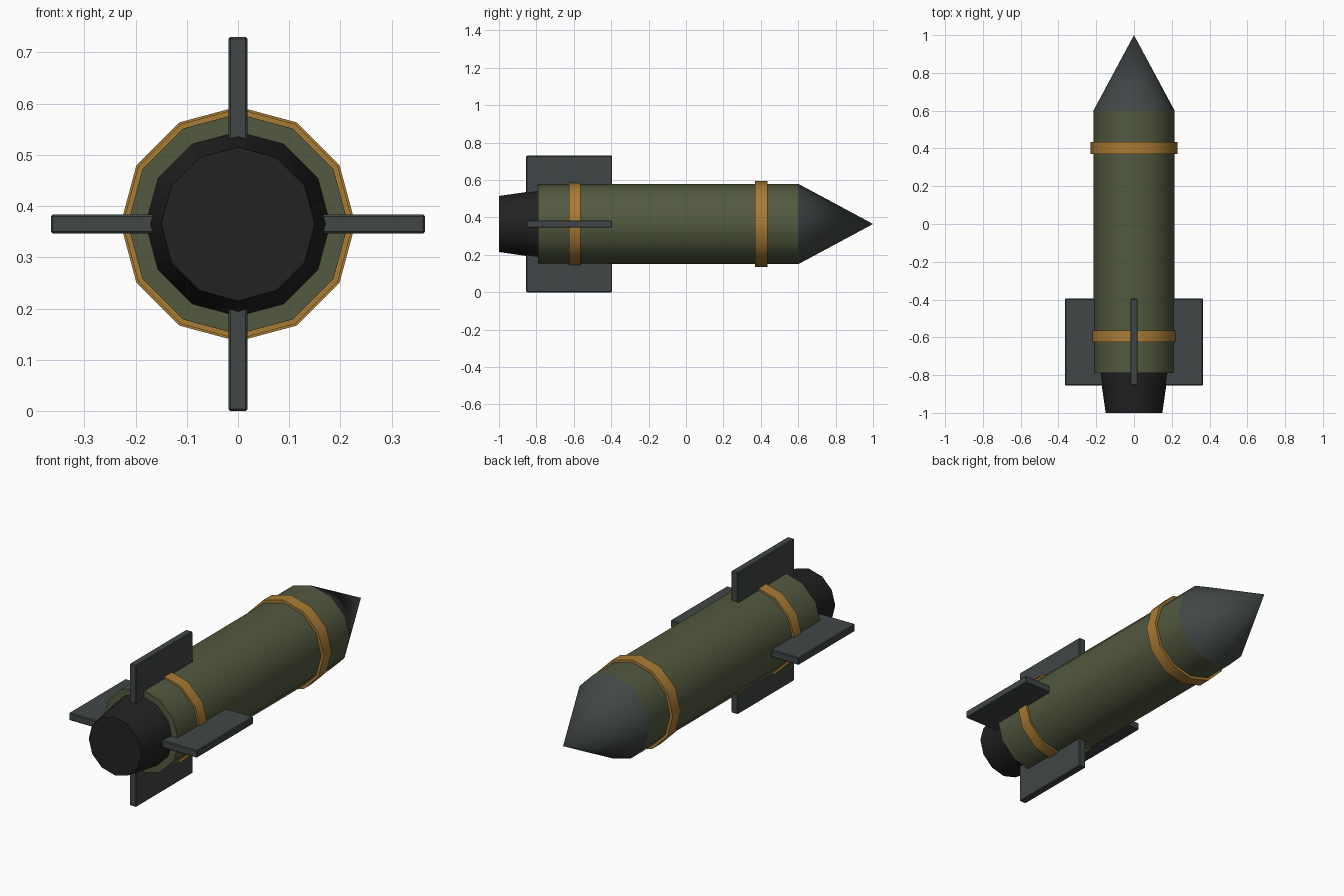
import bpy, bmesh
from math import radians
from mathutils import Matrix

cube = bpy.data.objects.get("Cube")
if cube:
    bpy.data.objects.remove(cube, do_unlink=True)

AXIS_Z = 0.365
SIDES = 12


def material(name, rgb):
    mat = bpy.data.materials.new(name)
    mat.use_nodes = True
    color = (*rgb, 1)
    mat.diffuse_color = color
    bsdf = mat.node_tree.nodes["Principled BSDF"]
    bsdf.inputs["Base Color"].default_value = color
    bsdf.inputs["Roughness"].default_value = 0.8
    return mat


olive = material("olive green", (0.085, 0.1, 0.05))
slate = material("slate grey", (0.053, 0.061, 0.061))
brass = material("brass orange", (0.4, 0.2, 0.035))
black = material("soot black", (0.016, 0.016, 0.016))


def add_object(name, bm, mat):
    bmesh.ops.recalc_face_normals(bm, faces=bm.faces)
    mesh = bpy.data.meshes.new(name)
    bm.to_mesh(mesh)
    bm.free()
    mesh.materials.append(mat)
    obj = bpy.data.objects.new(name, mesh)
    bpy.context.collection.objects.link(obj)
    return obj


def tube(name, y_back, y_front, r_back, r_front, mat):
    """Twelve-sided cylinder or cone lying along y, smooth around its side."""
    bm = bmesh.new()
    place = Matrix.Translation((0, (y_back + y_front) / 2, AXIS_Z))
    bmesh.ops.create_cone(bm, cap_ends=True, segments=SIDES,
                          radius1=r_back, radius2=r_front, depth=y_front - y_back,
                          matrix=place @ Matrix.Rotation(radians(-90), 4, 'X'))
    bmesh.ops.remove_doubles(bm, verts=bm.verts, dist=0.0001)
    obj = add_object(name, bm, mat)
    bpy.ops.object.select_all(action='DESELECT')
    obj.select_set(True)
    bpy.context.view_layer.objects.active = obj
    bpy.ops.object.shade_smooth_by_angle(angle=radians(40))
    return obj


# Hull, nose and exhaust
tube("body", -0.79, 0.6, 0.215, 0.215, olive)
tube("nose_cone", 0.6, 1.0, 0.215, 0, slate)
tube("exhaust_nozzle", -1.0, -0.79, 0.15, 0.18, black)

# Raised bands
tube("front_band", 0.37, 0.435, 0.229, 0.229, brass)
tube("rear_band", -0.625, -0.565, 0.225, 0.225, brass)

# Four tail fins around the axis, rooted inside the hull
for i, side in enumerate(("left", "top", "right", "bottom")):
    bm = bmesh.new()
    spin = Matrix.Rotation(radians(-90 * i), 4, 'Y')
    bmesh.ops.create_cube(bm, size=1, matrix=Matrix.Translation((0, 0, AXIS_Z)) @ spin
                          @ Matrix.Translation((0.24, -0.625, 0))
                          @ Matrix.Diagonal((0.25, 0.46, 0.038, 1)))
    fin = add_object(side + "_fin", bm, slate)
    bevel = fin.modifiers.new("soft edges", 'BEVEL')
    bevel.width = 0.004
    bevel.segments = 1
